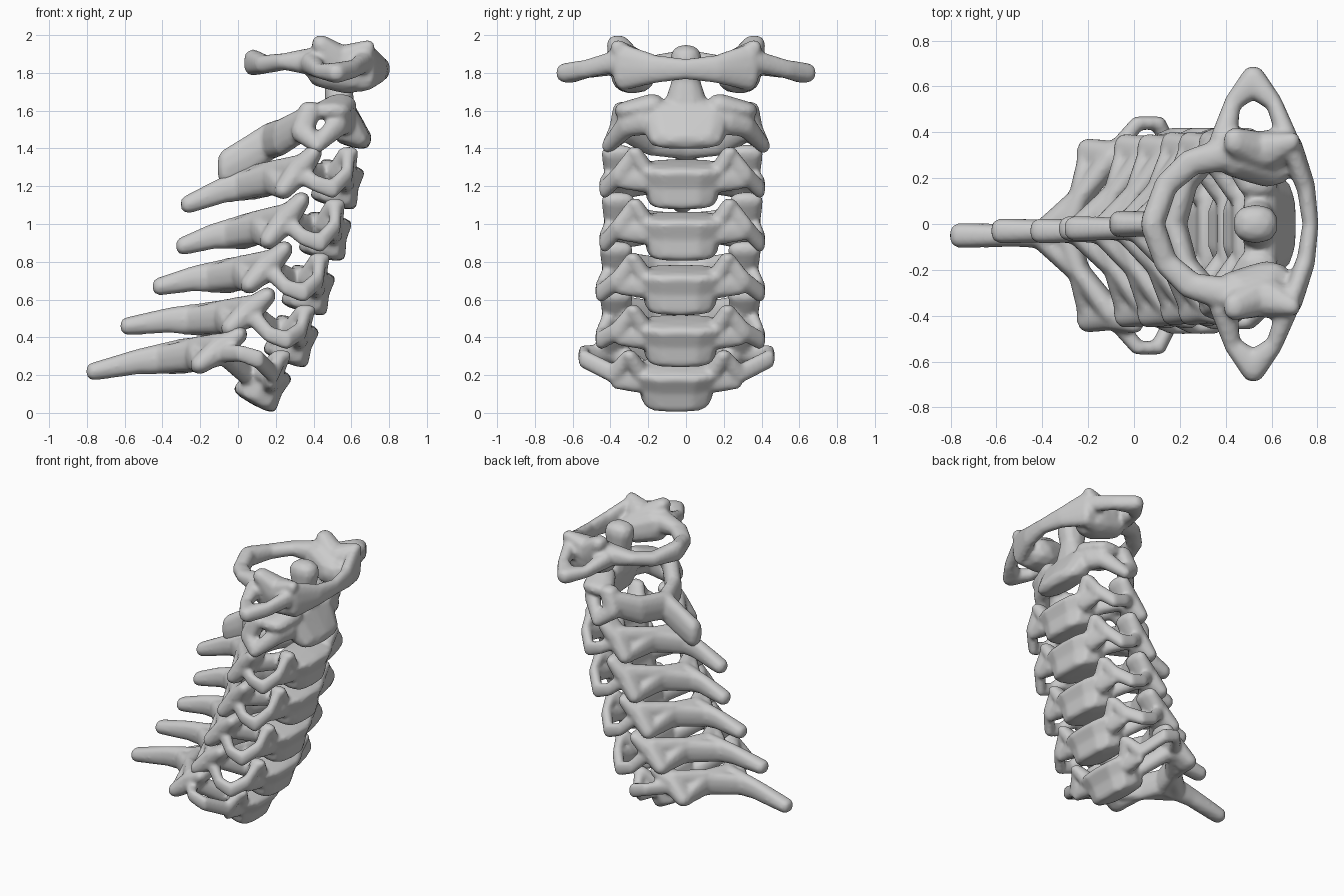
import bpy, bmesh, math
from mathutils import Vector, Matrix

cube = bpy.data.objects.get("Cube")
if cube:
    bpy.data.objects.remove(cube)

# Unit sphere points shared by every bead
ball = bmesh.new()
bmesh.ops.create_icosphere(ball, subdivisions=2, radius=1)
BALL = [v.co.copy() for v in ball.verts]
ball.free()


def bead(centre, radii, tilt, power):
    turn = Matrix.Rotation(tilt, 3, "Y")
    points = []
    for p in BALL:
        q = Vector([math.copysign(abs(c) ** power, c) * r for c, r in zip(p, radii)])
        points.append(Vector(centre) + turn @ q)
    return points


def chain(bm, beads, mirror=True, tilt=0.0, power=0.85):
    """Hull each neighbouring pair of (centre, radii) beads, on both sides."""
    for side in ((1, -1) if mirror else (1,)):
        groups = [[Vector((p.x, p.y * side, p.z)) for p in bead(c, r, tilt, power)]
                  for c, r in beads]
        for a, b in zip(groups, groups[1:]):
            verts = [bm.verts.new(p) for p in a + b]
            bmesh.ops.convex_hull(bm, input=verts)
            loose = [v for v in verts if v.is_valid and not v.link_faces]
            bmesh.ops.delete(bm, geom=loose, context="VERTS")


def finish(bm, name, shift=0.0):
    """Fuse the overlapping hulls into one smooth bone."""
    bmesh.ops.recalc_face_normals(bm, faces=bm.faces)
    mesh = bpy.data.meshes.new(name)
    bm.to_mesh(mesh)
    bm.free()
    obj = bpy.data.objects.new(name, mesh)
    obj.location.y = shift
    bpy.context.collection.objects.link(obj)
    remesh = obj.modifiers.new("Fuse", "REMESH")
    remesh.mode = "VOXEL"
    remesh.voxel_size = 0.013
    remesh.use_smooth_shade = True
    smooth = obj.modifiers.new("Soften", "SMOOTH")
    smooth.factor = 0.5
    smooth.iterations = 4


def ring_vertebra():
    bm = bmesh.new()
    # Rear arch
    chain(bm, [((.08, 0, 1.855), (.05, .07, .07)), ((.14, .17, 1.845), (.05, .05, .05)),
               ((.25, .27, 1.86), (.06, .055, .045)), ((.42, .31, 1.86), (.06, .08, .08))])
    # Side masses with broad sloping tops
    chain(bm, [((.45, .3, 1.83), (.09, .1, .11)), ((.58, .28, 1.79), (.12, .12, .1))])
    chain(bm, [((.44, .36, 1.95), (.05, .06, .05)), ((.52, .32, 1.85), (.11, .09, .1))])
    chain(bm, [((.69, .36, 1.93), (.035, .04, .045)), ((.57, .32, 1.85), (.11, .09, .1))])
    # Front arch
    chain(bm, [((.77, 0, 1.82), (.035, .05, .055)), ((.75, .16, 1.82), (.04, .05, .075)),
               ((.69, .33, 1.83), (.045, .06, .125)), ((.57, .3, 1.8), (.08, .08, .11))])
    # Side arms around an opening
    tip = ((.52, .62, 1.8), (.055, .07, .055))
    chain(bm, [((.67, .37, 1.86), (.045, .05, .06)), ((.61, .53, 1.82), (.035, .04, .05)), tip])
    chain(bm, [((.39, .36, 1.85), (.06, .06, .06)), ((.43, .53, 1.81), (.035, .04, .04)), tip])
    finish(bm, "first_vertebra")


def peg_vertebra():
    bm = bmesh.new()
    # Body, shoulders and upright peg
    chain(bm, [((.61, 0, 1.46), (.1, .21, .055)), ((.55, 0, 1.6), (.075, .25, .06))],
          False, math.radians(15), 0.7)
    chain(bm, [((.54, 0, 1.62), (.08, .12, .06)), ((.53, 0, 1.76), (.075, .075, .05)),
               ((.53, 0, 1.87), (.1, .085, .08))], False)
    chain(bm, [((.54, .18, 1.62), (.09, .07, .07)), ((.49, .3, 1.6), (.11, .08, .05))])
    # Side wings and struts around the opening
    tip = ((.42, .41, 1.415), (.035, .035, .04))
    chain(bm, [((.56, .22, 1.55), (.06, .06, .08)), ((.53, .31, 1.53), (.05, .05, .07)), tip])
    chain(bm, [((.38, .33, 1.6), (.06, .06, .05)), ((.34, .35, 1.49), (.06, .06, .06)), tip])
    # Rear plates and blade
    root = ((.17, 0, 1.44), (.06, .06, .1))
    chain(bm, [((.35, .33, 1.53), (.05, .06, .09)), ((.23, .19, 1.46), (.05, .055, .1)), root])
    chain(bm, [root, ((.05, 0, 1.36), (.06, .055, .105)), ((-.06, 0, 1.3), (.05, .06, .1))], False)
    finish(bm, "second_vertebra")


def vertebra(name, step, tilt, body, tip, reach, drop, low_z, shift):
    bm = bmesh.new()
    bx, bz = body
    tilt = math.radians(tilt)
    up = Vector((math.sin(tilt), 0, math.cos(tilt)))
    mid = Vector((bx, 0, bz))

    def at(x, y, z):
        return mid + Vector((x, y, z))

    # Waisted body
    chain(bm, [(mid - up * .085, (.13, .19, .04)), (mid, (.115, .205, .04)),
               (mid + up * .08, (.125, .23, .035))], False, tilt, 0.7)
    # Raised side lips running down to the arms
    arm = at(-.03, reach, drop)
    lip = mid + up * .17 + Vector((.01, .25, 0))
    chain(bm, [(mid + up * .06 + Vector((0, .19, 0)), (.08, .05, .05)), (lip, (.055, .04, .03))])
    chain(bm, [(lip, (.04, .04, .03)), (at(.05, .33, .05), (.03, .04, .05)), (arm, (.035, .03, .05))])
    chain(bm, [(at(.04, .2, .02), (.05, .04, .07)), (at(.04, .32, .03), (.03, .03, .06))])
    # Joint pillars, struts and rear arms
    top = at(-.13, .34, .16 + .025 * step)
    low = at(-.29 - .012 * step, .34, low_z)
    pillar = (top + low) / 2
    chain(bm, [(top, (.045, .09, .045)), (pillar, (.065, .075, .07)), (low, (.05, .085, .05))])
    chain(bm, [(at(-.09, .16, .05), (.04, .05, .06)), (pillar, (.05, .05, .06))])
    chain(bm, [(pillar + Vector((.02, .03, -.02)), (.04, .04, .05)),
               (at(-.12, reach, drop + .03), (.03, .03, .045)), (arm, (.035, .03, .05))])
    # Rear plates sweeping into a long spine
    root = at(-.43, 0, low_z + .045)
    plate = root.lerp(pillar, .5) + Vector((-.04, 0, -.01))
    plate.y = .16
    end = Vector((tip[0], 0, tip[1]))
    chain(bm, [(pillar, (.05, .06, .09)), (plate, (.045, .05, .095)), (root, (.06, .06, .095))])
    chain(bm, [(low, (.04, .06, .05)), (plate, (.05, .05, .085)),
               (root.lerp(end, .25), (.06, .045, .075))])
    chain(bm, [(root, (.06, .06, .095)), (root.lerp(end, .5) + up * .015, (.06, .05, .068)),
               (end, (.045, .055, .048))], False)
    finish(bm, name, shift)


ring_vertebra()
peg_vertebra()
vertebra("third_vertebra", 0, 15, (.53, 1.215), (-.26, 1.105), .41, -.03, -.035, -.02)
vertebra("fourth_vertebra", 1, 13, (.465, .94), (-.285, .885), .41, -.04, -.025, -.02)
vertebra("fifth_vertebra", 2, 16, (.375, .655), (-.41, .67), .42, -.02, .025, -.03)
vertebra("sixth_vertebra", 3, 21, (.285, .385), (-.58, .46), .42, 0, .065, -.03)
vertebra("seventh_vertebra", 4, 29, (.135, .155), (-.76, .22), .49, .13, .1, -.05)
